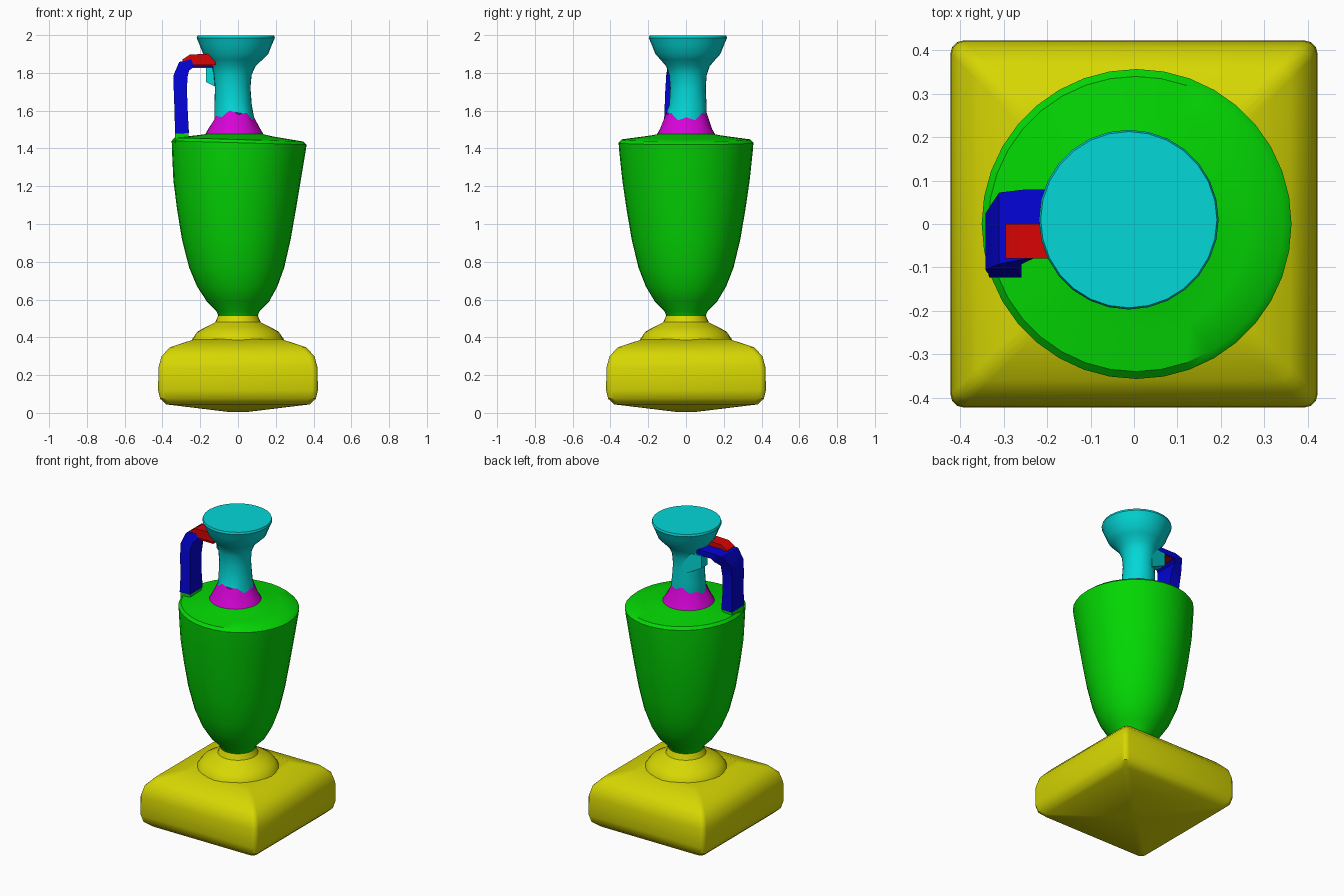
import bpy, bmesh, math
from mathutils import Vector

if "Cube" in bpy.data.objects:
    bpy.data.objects.remove(bpy.data.objects["Cube"])


def material(name, rgb):
    m = bpy.data.materials.new(name)
    m.use_nodes = True
    colour = (*rgb, 1)
    m.diffuse_color = colour
    m.node_tree.nodes["Principled BSDF"].inputs["Base Color"].default_value = colour
    return m


HI, LO = 0.68, 0.001
yellow = material("yellow", (HI, HI, LO))
green = material("green", (LO, HI, LO))
cyan = material("cyan", (LO, HI, HI))
magenta = material("magenta", (HI, LO, HI))
blue = material("blue", (LO, LO, HI))
red = material("red", (HI, LO, LO))


def loft(name, rings, mat, angle=35):
    """Skin a list of equal-sized point rings and cap both ends."""
    bm = bmesh.new()
    loops = [[bm.verts.new(p) for p in ring] for ring in rings]
    n = len(loops[0])
    for a, b in zip(loops, loops[1:]):
        for i in range(n):
            j = (i + 1) % n
            bm.faces.new((a[i], a[j], b[j], b[i]))
    bm.faces.new(loops[0][::-1])
    bm.faces.new(loops[-1])
    bmesh.ops.recalc_face_normals(bm, faces=bm.faces)
    mesh = bpy.data.meshes.new(name)
    bm.to_mesh(mesh)
    bm.free()
    mesh.materials.append(mat)
    ob = bpy.data.objects.new(name, mesh)
    bpy.context.collection.objects.link(ob)
    bpy.ops.object.select_all(action="DESELECT")
    ob.select_set(True)
    bpy.context.view_layer.objects.active = ob
    bpy.ops.object.shade_smooth_by_angle(angle=math.radians(angle))
    return ob


def circle(r, z, cx=0, cy=0, wave=0, tilt=0, n=28):
    """Ring with an optional tilt along x and an uneven edge, highest at front and back."""
    pts = []
    for i in range(n):
        a = math.tau * i / n
        dz = wave * (-math.cos(2 * a) + 0.6 * math.cos(7 * a)) - tilt * math.cos(a)
        pts.append((cx + r * math.cos(a), cy + r * math.sin(a), z + dz))
    return pts


def square(h, z, round_, steps=3):
    """Square ring with softened corners."""
    pts = []
    for q in range(4):
        for s in range(steps + 1):
            a = math.pi / 2 * (q + s / steps)
            c = math.pi / 2 * (q + 0.5)
            k = (h - round_) * math.sqrt(2)
            pts.append((k * math.cos(c) + round_ * math.cos(a),
                        k * math.sin(c) + round_ * math.sin(a), z))
    return pts


def box(name, x, y, z, mat, end=1.0, lift=0.0):
    """Block along x whose low-x end is scaled by end and raised by lift."""
    cy, cz = sum(y) / 2, sum(z) / 2
    rings = []
    for px, k, up in ((x[0], end, lift), (x[1], 1, 0)):
        rings.append([(px, cy + k * (b - cy), cz + up + k * (c - cz)) for b, c in
                      ((y[0], z[0]), (y[1], z[0]), (y[1], z[1]), (y[0], z[1]))])
    return loft(name, rings, mat)


# Square plinth with a slightly bellied underside and a low hipped top
plinth = [(0.05, 0.005), (0.38, 0.045), (0.412, 0.075), (0.423, 0.12), (0.421, 0.24),
          (0.405, 0.30), (0.36, 0.348), (0.23, 0.39)]
loft("plinth", [square(h, z, 0.03) for h, z in plinth], yellow)

# Round foot
foot = [(0.25, 0.36), (0.24, 0.395), (0.215, 0.43), (0.17, 0.455),
        (0.12, 0.48), (0.105, 0.515)]
loft("foot", [circle(r, z) for r, z in foot], yellow)

# Body, leaning a little to one side at the shoulder: radius, height, centre, tilt
body = [(0.10, 0.505, 0, 0), (0.115, 0.54, 0, 0), (0.165, 0.59, 0, 0),
        (0.213, 0.67, -0.004, 0), (0.252, 0.77, -0.007, 0), (0.288, 0.92, -0.009, 0),
        (0.315, 1.08, -0.008, 0), (0.337, 1.23, -0.005, 0), (0.354, 1.39, 0.004, 0.006),
        (0.357, 1.43, 0.006, 0.01), (0.34, 1.447, 0.004, 0.01), (0.26, 1.458, 0, 0.007),
        (0.19, 1.468, -0.008, 0.004), (0.13, 1.48, -0.015, 0)]
loft("body", [circle(r, z, cx, 0, 0, tilt, 36) for r, z, cx, tilt in body], green)

# Collar and neck share an uneven joint
joint = circle(0.105, 1.573, -0.02, 0.003, 0.019)
loft("collar", [circle(0.165, 1.455, -0.018), circle(0.137, 1.505, -0.02), joint], magenta)
neck = [(0.099, 1.63, -0.026), (0.094, 1.72, -0.028), (0.1, 1.79, -0.028),
        (0.115, 1.835, -0.022), (0.145, 1.87, -0.016), (0.172, 1.90, -0.012),
        (0.192, 1.95, -0.012), (0.207, 1.985, -0.012), (0.203, 1.998, -0.012)]
loft("neck", [joint] + [circle(r, z, cx, 0.01) for r, z, cx in neck], cyan)


# Handle: a flat strap swept along a bent path, as x, z, y, width and thickness
def strap(name, path, mat):
    rings = []
    for i, (x, z, y, width, thick) in enumerate(path):
        a, b = path[max(i - 1, 0)], path[min(i + 1, len(path) - 1)]
        t = Vector((b[0] - a[0], 0, b[1] - a[1])).normalized()
        out = Vector((-t.z, 0, t.x)) * thick / 2
        side = Vector((0, width / 2, 0))
        c = Vector((x, y, z))
        rings.append([c + out + side, c + out - side, c - out - side, c - out + side])
    return loft(name, rings, mat)


strap("handle_post", [(-0.297, 1.48, -0.058, 0.13, 0.075), (-0.30, 1.57, -0.055, 0.12, 0.07),
                      (-0.305, 1.70, -0.05, 0.12, 0.07), (-0.305, 1.78, -0.04, 0.13, 0.075),
                      (-0.285, 1.835, -0.01, 0.165, 0.07), (-0.24, 1.852, 0.0, 0.16, 0.04)], blue)
strap("handle_arm", [(-0.285, 1.85, -0.04, 0.08, 0.045), (-0.25, 1.87, -0.04, 0.08, 0.055),
                     (-0.12, 1.872, -0.04, 0.08, 0.06)], red)
box("handle_flap", (-0.25, -0.13), (-0.02, 0.08), (1.834, 1.868), blue)
box("handle_underside", (-0.24, -0.13), (-0.07, 0.07), (1.827, 1.835), red)
box("handle_foot", (-0.333, -0.262), (-0.115, 0.0), (1.43, 1.495), green)

# Stub on the neck below the handle
box("neck_stub", (-0.17, -0.05), (0.0, 0.105), (1.69, 1.835), cyan, 0.55, 0.03)
